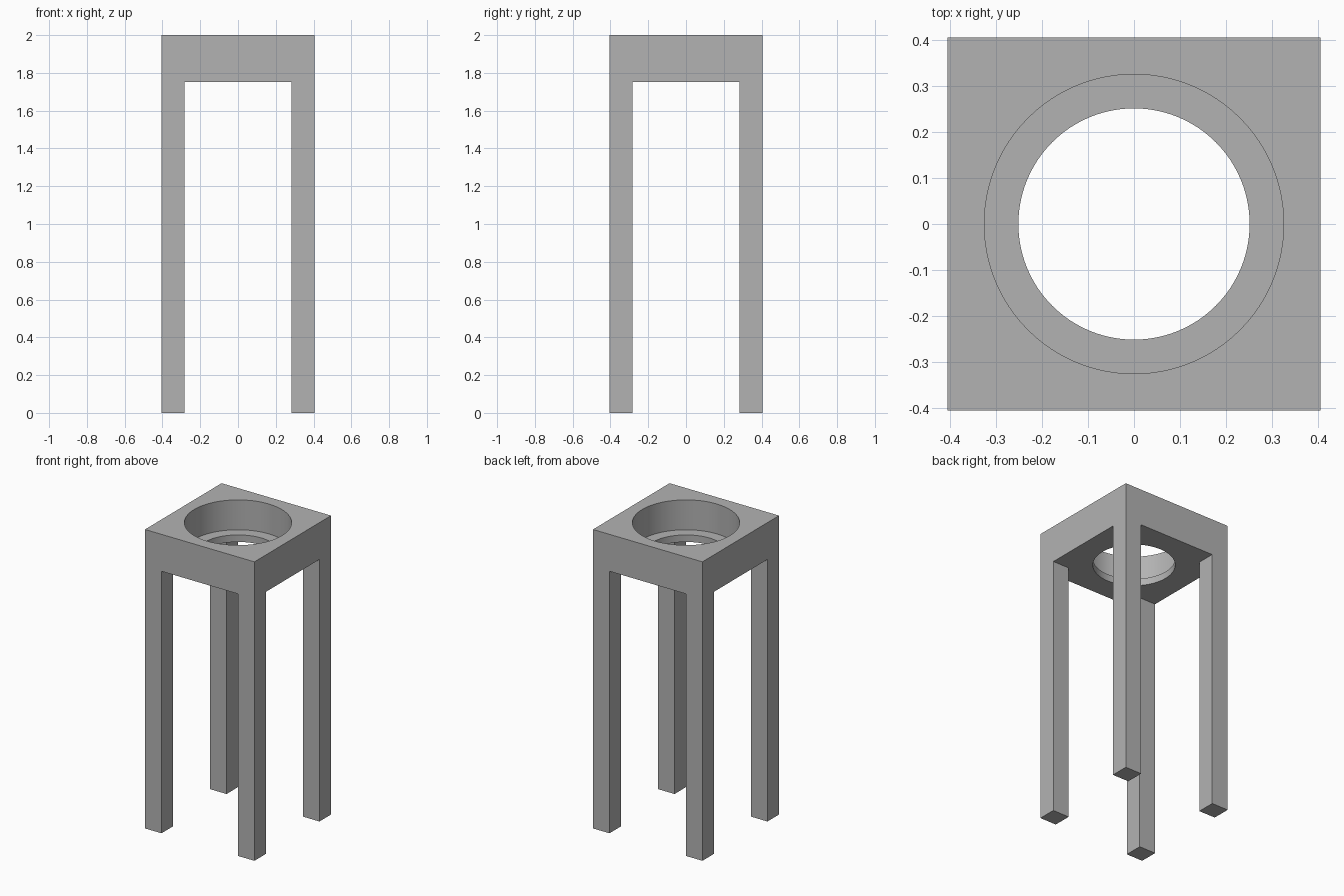
import bpy
import bmesh
from math import cos, sin, tau, radians

HALF, LEG, HEIGHT, UNDERSIDE = 0.405, 0.122, 2.0, 1.753
RIM_RADIUS, HOLE_RADIUS, LEDGE_Z = 0.325, 0.251, 1.80
SEGMENTS = 96

cube = bpy.data.objects.get("Cube")
if cube:
    bpy.data.objects.remove(cube, do_unlink=True)

grey = bpy.data.materials.new("grey")
grey.use_nodes = True
colour = (0.45, 0.45, 0.45, 1)
grey.diffuse_color = colour
grey.node_tree.nodes["Principled BSDF"].inputs["Base Color"].default_value = colour


def add_object(name, bm):
    bmesh.ops.recalc_face_normals(bm, faces=bm.faces)
    mesh = bpy.data.meshes.new(name)
    bm.to_mesh(mesh)
    bm.free()
    mesh.materials.append(grey)
    obj = bpy.data.objects.new(name, mesh)
    bpy.context.collection.objects.link(obj)
    return obj


def ring(bm, size, z, square=False):
    """Loop of vertices on a circle, or on a square of the same half width."""
    verts = []
    for i in range(SEGMENTS):
        x, y = cos(tau * i / SEGMENTS), sin(tau * i / SEGMENTS)
        k = size / max(abs(x), abs(y)) if square else size
        verts.append(bm.verts.new((x * k, y * k, z)))
    return verts


# Square top with a stepped round opening, closed on itself
bm = bmesh.new()
rings = [
    ring(bm, HALF, UNDERSIDE, True),
    ring(bm, HALF, HEIGHT, True),
    ring(bm, RIM_RADIUS, HEIGHT),
    ring(bm, RIM_RADIUS, LEDGE_Z),
    ring(bm, HOLE_RADIUS, LEDGE_Z),
    ring(bm, HOLE_RADIUS, UNDERSIDE),
]
for lower, upper in zip(rings, rings[1:] + rings[:1]):
    for i in range(SEGMENTS):
        j = (i + 1) % SEGMENTS
        bm.faces.new((lower[i], lower[j], upper[j], upper[i]))
top = add_object("top_block", bm)
bpy.ops.object.select_all(action='DESELECT')
top.select_set(True)
bpy.context.view_layer.objects.active = top
bpy.ops.object.shade_smooth_by_angle(angle=radians(30))

# Four square legs, flush with the corners of the top
for y_name, sy in (("front", -1), ("back", 1)):
    for x_name, sx in (("right", -1), ("left", 1)):
        bm = bmesh.new()
        bmesh.ops.create_cube(bm, size=1)
        bmesh.ops.scale(bm, vec=(LEG, LEG, UNDERSIDE), verts=bm.verts)
        offset = HALF - LEG / 2
        bmesh.ops.translate(bm, vec=(sx * offset, sy * offset, UNDERSIDE / 2), verts=bm.verts)
        add_object(f"{y_name}_{x_name}_leg", bm)
